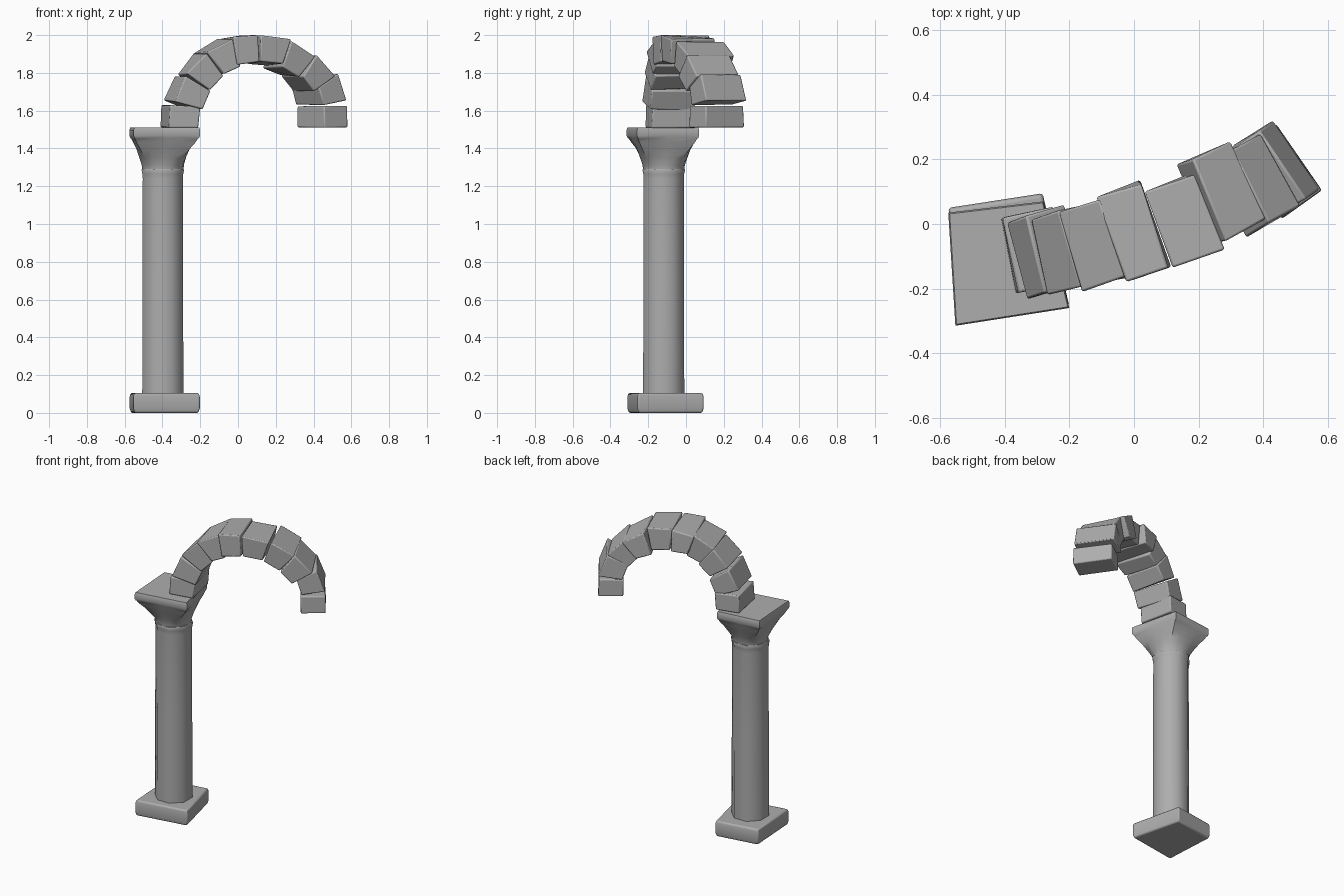
import bpy, bmesh, math, random
from mathutils import Vector, Matrix, Euler

random.seed(4)
cube = bpy.data.objects.get("Cube")
if cube:
    bpy.data.objects.remove(cube, do_unlink=True)

stone = bpy.data.materials.new("grey stone")
stone.use_nodes = True
GREY = (0.42, 0.42, 0.42, 1)
stone.diffuse_color = GREY
stone.node_tree.nodes["Principled BSDF"].inputs["Base Color"].default_value = GREY


def finish(bm, name, bevel=0, angle=35):
    bmesh.ops.recalc_face_normals(bm, faces=bm.faces)
    mesh = bpy.data.meshes.new(name)
    bm.to_mesh(mesh)
    bm.free()
    mesh.materials.append(stone)
    obj = bpy.data.objects.new(name, mesh)
    bpy.context.collection.objects.link(obj)
    if bevel:
        mod = obj.modifiers.new("worn edges", "BEVEL")
        mod.width = bevel
        mod.segments = 2
    bpy.ops.object.select_all(action="DESELECT")
    obj.select_set(True)
    bpy.context.view_layer.objects.active = obj
    bpy.ops.object.shade_smooth_by_angle(angle=math.radians(angle))
    return obj


def loft(rings, name, **options):
    """Skin a stack of equal-length point rings and cap both ends."""
    bm = bmesh.new()
    rows = [[bm.verts.new(p) for p in ring] for ring in rings]
    n = len(rows[0])
    for low, high in zip(rows, rows[1:]):
        for i in range(n):
            j = (i + 1) % n
            bm.faces.new((low[i], low[j], high[j], high[i]))
    bm.faces.new(rows[0])
    bm.faces.new(rows[-1])
    return finish(bm, name, **options)


AXIS = Vector((-0.398, -0.118, 0))


def circle(radius, z, n, start):
    return [AXIS + Vector((radius * math.cos(start + math.tau * i / n),
                           radius * math.sin(start + math.tau * i / n), z)) for i in range(n)]


def slab(corners, z, scale=1.0, steps=4):
    """Outline of an uneven four-sided stone, scaled about the column axis."""
    points = []
    for i, corner in enumerate(corners):
        a, b = Vector((*corner, 0)), Vector((*corners[(i + 1) % 4], 0))
        points += [AXIS + (a.lerp(b, k / steps) - AXIS) * scale + Vector((0, 0, z)) for k in range(steps)]
    return points


def morph(a, b, t):
    return [p.lerp(q, t) for p, q in zip(a, b)]


# Base slab
base_plan = [(-0.553, -0.312), (-0.2, -0.255), (-0.283, 0.095), (-0.574, 0.05)]
loft([slab(base_plan, z, s, 1) for z, s in ((0, 0.96), (0.025, 1), (0.085, 1), (0.105, 0.97))],
     "base_slab", bevel=0.008)

# Shaft with a slight flare at the neck
loft([circle(r, z, 8, math.pi / 8) for z, r in
      ((0.09, 0.118), (0.7, 0.116), (1.24, 0.115), (1.265, 0.117), (1.285, 0.122), (1.292, 0.119))],
     "column_shaft", angle=50)

# Capital, from a round neck to a square slab
top_plan = [(-0.553, -0.315), (-0.2, -0.26), (-0.28, 0.07), (-0.575, 0.035)]
bowl = ((1.29, 0), (1.312, 0.03), (1.35, 0.25), (1.395, 0.52), (1.43, 0.78), (1.452, 0.9))
rings = [morph(circle(0.11, z, 16, math.pi * 1.25), slab(top_plan, z), t) for z, t in bowl]
rings += [slab(top_plan, z, s) for z, s in ((1.455, 0.97), (1.468, 1), (1.497, 1), (1.51, 0.975))]
loft(rings, "capital", angle=45)

# Arch stones: centre x, y, z; lean along the arch and turn in plan (degrees);
# radial thickness, depth, length along the arch
stones = [
    (-0.307, -0.08, 1.565, 4, 12, 0.16, 0.235, 0.12),
    (-0.270, -0.085, 1.688, 24, 14, 0.155, 0.245, 0.135),
    (-0.192, -0.075, 1.800, 43, 15, 0.15, 0.245, 0.13),
    (-0.098, -0.06, 1.880, 62, 17, 0.145, 0.25, 0.125),
    (0.005, -0.02, 1.922, 84, 18, 0.14, 0.275, 0.13),
    (0.150, 0.01, 1.918, 97, 20, 0.14, 0.25, 0.14),
    (0.264, 0.09, 1.868, 118, 24, 0.14, 0.265, 0.135),
    (0.365, 0.115, 1.792, 140, 28, 0.14, 0.25, 0.13),
    (0.425, 0.16, 1.698, 162, 33, 0.145, 0.255, 0.125),
    (0.447, 0.163, 1.568, 178, 35, 0.15, 0.25, 0.115),
]
for index, (x, y, z, lean, turn, thick, depth, length) in enumerate(stones):
    bm = bmesh.new()
    bmesh.ops.create_cube(bm, size=1)
    foot = index in (0, len(stones) - 1)
    for v in bm.verts:
        # the outer side of each wedge is longer than the inner side
        wedge = 1.0 if foot else 1 - 0.3 * v.co.x
        v.co = Vector((v.co.x * thick, v.co.y * depth, v.co.z * length * wedge))
        wear = 0.003 if foot else 0.008
        v.co += Vector([random.uniform(-wear, wear) for _ in range(3)])
    turned = Euler((0, math.radians(lean), math.radians(turn))).to_matrix().to_4x4()
    bm.transform(Matrix.Translation((x, y, z)) @ turned)
    for v in bm.verts:
        v.co.z = min(max(v.co.z, 1.508), 2.0)
    finish(bm, f"arch_stone_{index + 1}", bevel=0.007)
